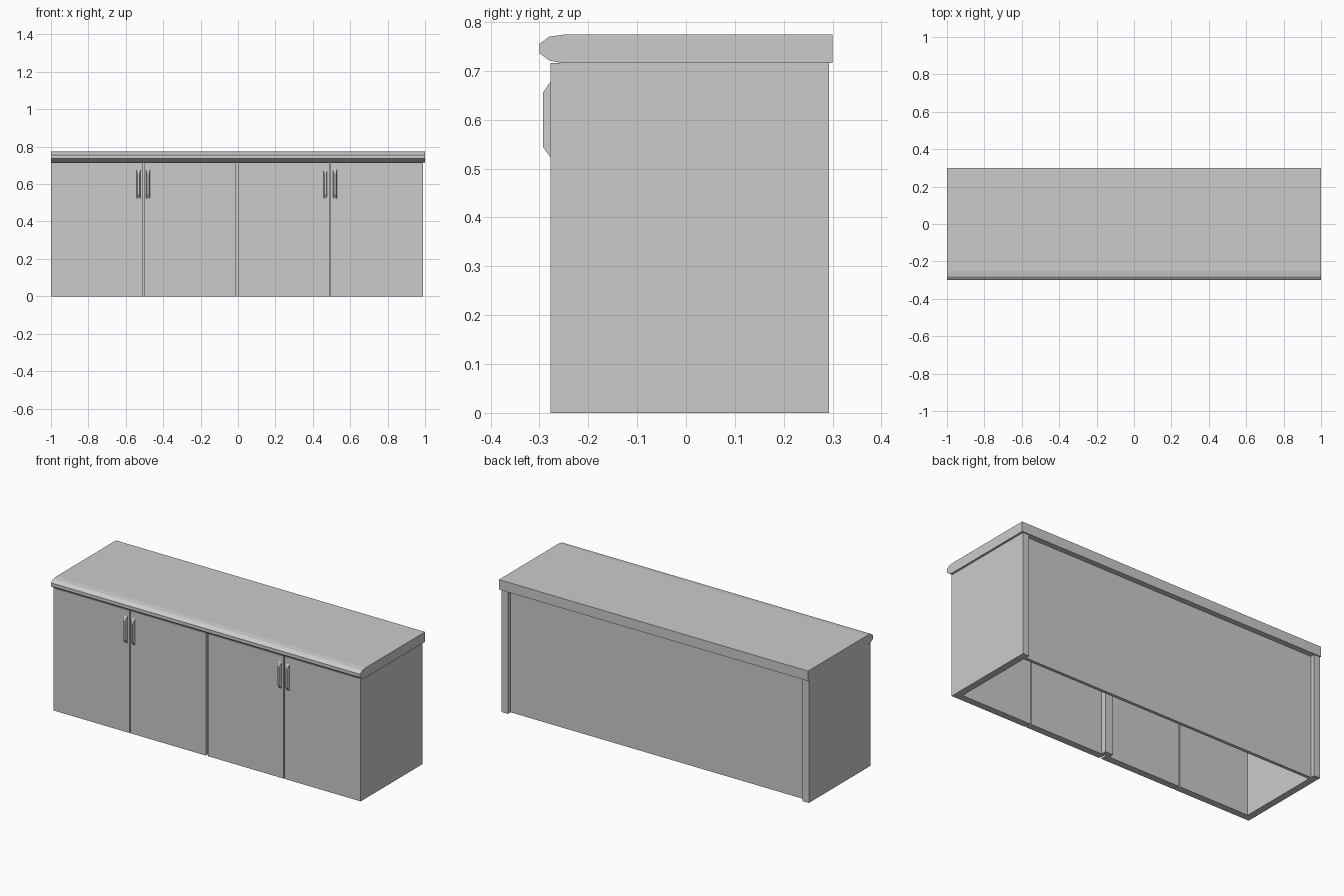
import bpy, bmesh

if "Cube" in bpy.data.objects:
    bpy.data.objects.remove(bpy.data.objects["Cube"])


def mesh_object(name, verts, faces):
    me = bpy.data.meshes.new(name)
    me.from_pydata(verts, [], faces)
    bm = bmesh.new()
    bm.from_mesh(me)
    bmesh.ops.recalc_face_normals(bm, faces=bm.faces)
    bm.to_mesh(me)
    bm.free()
    ob = bpy.data.objects.new(name, me)
    bpy.context.collection.objects.link(ob)
    return ob


def extrude_x(name, profile, x0, x1, top_inset=None):
    """Extrude a (y, z) profile along x; top_inset narrows chosen points."""
    n = len(profile)
    inset = top_inset or [0] * n
    verts = [(x0 + d, y, z) for (y, z), d in zip(profile, inset)]
    verts += [(x1 - d, y, z) for (y, z), d in zip(profile, inset)]
    faces = [tuple(range(n)), tuple(range(n, 2 * n))]
    faces += [(i, (i + 1) % n, n + (i + 1) % n, n + i) for i in range(n)]
    return mesh_object(name, verts, faces)


def box(name, x0, x1, y0, y1, z0, z1):
    return extrude_x(name, [(y0, z0), (y1, z0), (y1, z1), (y0, z1)], x0, x1)


TOP = 0.716           # underside of the worktop
LEFT, RIGHT = -1.0, 0.988
FRONT, SEAM, BACK = -0.277, -0.237, 0.293
WALL = 0.04

# Worktop with a faceted rounded nose
extrude_x("worktop", [(0.3, TOP), (0.3, 0.774), (-0.25, 0.774), (-0.28, 0.77),
                      (-0.3, 0.755), (-0.3, 0.736), (-0.28, 0.721),
                      (-0.255, TOP)], -1, 1)

# Open-bottomed carcass: sides, inset back and centre post
box("left_side", LEFT, LEFT + WALL, SEAM, BACK, 0, TOP)
box("right_side", RIGHT - WALL, RIGHT, SEAM, BACK, 0, TOP)
box("back_panel", LEFT + WALL, RIGHT - WALL, 0.25, 0.268, 0, TOP)
box("centre_post", -0.032, 0.018, SEAM, -0.207, 0, TOP)

# Four doors
doors = [(LEFT, -0.507), (-0.5, -0.014), (0.0, 0.488), (0.495, RIGHT)]
for i, (a, b) in enumerate(doors):
    box(f"door_{i + 1}", a, b, FRONT, SEAM, 0, TOP)

# Tapered handles, paired at the door meetings
grip = [(FRONT, 0.522), (-0.293, 0.545), (-0.293, 0.655), (FRONT, 0.678)]
for i, x in enumerate((-0.532, -0.481, 0.467, 0.518)):
    extrude_x(f"handle_{i + 1}", grip, x - 0.01, x + 0.01, [0, 0.005, 0.005, 0])
